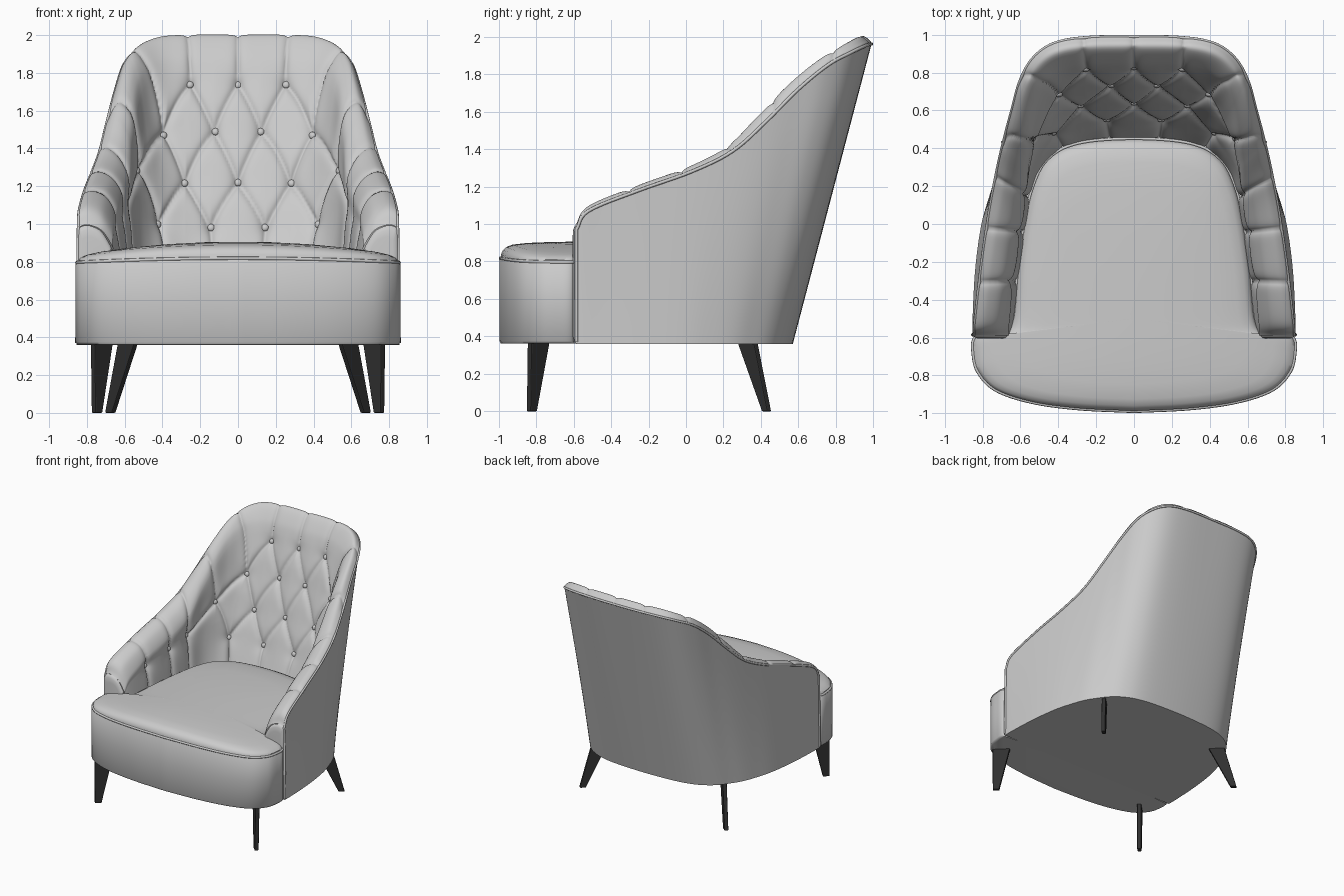
import bpy, bmesh, math
from mathutils import Vector as V, Matrix
from mathutils.kdtree import KDTree

if "Cube" in bpy.data.objects:
    bpy.data.objects.remove(bpy.data.objects["Cube"])


def cr(p, t):
    """Catmull-Rom point on an open list at parameter t."""
    n = len(p) - 1
    i = min(max(int(t), 0), n - 1)
    f = t - i
    b, c = p[i], p[i + 1]
    a = p[i - 1] if i else b * 2 - c
    d = p[i + 2] if i + 2 <= n else c * 2 - b
    return 0.5 * (2 * b + (c - a) * f + (2 * a - 5 * b + 4 * c - d) * f * f
                  + (3 * b - a - 3 * c + d) * f ** 3)


def flip(p):
    return V((-p.x, p.y, p.z))


def mirrored(p):
    return p + [flip(q) for q in reversed(p[:-1])]


def make(name, verts, faces, angle=None):
    me = bpy.data.meshes.new(name)
    me.from_pydata([tuple(v) for v in verts], [], faces)
    bm = bmesh.new()
    bm.from_mesh(me)
    bmesh.ops.recalc_face_normals(bm, faces=bm.faces)
    bm.to_mesh(me)
    bm.free()
    ob = bpy.data.objects.new(name, me)
    bpy.context.collection.objects.link(ob)
    if angle:
        bpy.ops.object.select_all(action='DESELECT')
        ob.select_set(True)
        bpy.context.view_layer.objects.active = ob
        bpy.ops.object.shade_smooth_by_angle(angle=math.radians(angle))
    return ob


def grid_faces(nu, nv, wrap=False):
    return [(i * nv + j, i * nv + j + 1, (i + 1) % nu * nv + j + 1, (i + 1) % nu * nv + j)
            for i in range(nu if wrap else nu - 1) for j in range(nv - 1)]


def piping(name, pts, cyclic=False, r=0.009):
    cu = bpy.data.curves.new(name, 'CURVE')
    cu.dimensions = '3D'
    cu.bevel_depth, cu.bevel_resolution = r, 2
    sp = cu.splines.new('POLY')
    sp.points.add(len(pts) - 1)
    for q, p in zip(sp.points, pts):
        q.co = (*p, 1)
    sp.use_cyclic_u = cyclic
    ob = bpy.data.objects.new(name, cu)
    bpy.context.collection.objects.link(ob)


# Guide curves from the right arm front to the back centre: rim, inner foot, outer foot
Z0 = 0.36
RIM = mirrored([V(p) for p in [
    (.845, -.585, .97), (.84, -.52, 1.07), (.81, -.25, 1.18), (.77, .03, 1.28),
    (.73, .25, 1.39), (.69, .43, 1.55), (.645, .6, 1.72), (.6, .76, 1.85),
    (.53, .88, 1.915), (.42, .955, 1.95), (.25, .985, 1.96), (0, .99, 1.96)]])
INNER = mirrored([V((x, y, .78)) for x, y in [
    (.66, -.585), (.64, -.5), (.61, -.25), (.575, 0), (.55, .16), (.52, .26),
    (.46, .34), (.39, .39), (.32, .42), (.24, .44), (.14, .45), (0, .45)]])
FOOT = mirrored([V((x, y, Z0)) for x, y in [
    (.853, -.585), (.853, -.5), (.84, -.25), (.81, -.02), (.77, .13), (.725, .25),
    (.67, .34), (.6, .43), (.52, .49), (.41, .535), (.25, .56), (0, .57)]])
N = len(RIM) - 1


def section(a):
    """Padding cross-section: over the rim and down the inside."""
    r, i = cr(RIM, a), cr(INNER, a)
    n = V((i.x - r.x, i.y - r.y, 0)).normalized()
    up = V((0, 0, 1))
    c = min(a, N - a)
    back = min(1, max(0, (c - 2) / 4))          # 0 on the arms, 1 on the back
    top = min(1, max(0, (c - 7) / 2))           # 1 along the top edge
    k = r + n * .17 - up * (.085 + .06 * back)
    return [r, r + n * .012 + up * .015, r + n * .055 + up * (.022 + .013 * top),
            r + n * .12 - up * (.008 + .035 * back),
            k, k.lerp(i, .25), k.lerp(i, .6), i]


def surf(a, b):
    return cr(section(a), b)


# Outer shell with underside
cols, rows = N * 6 + 1, 9
verts = []
for c in range(cols):
    lo, hi = cr(FOOT, c / 6), cr(RIM, c / 6)
    verts += [lo.lerp(hi, j / (rows - 1)) for j in range(rows)]
make("outer_shell", verts, grid_faces(cols, rows) + [[c * rows for c in range(cols)]], 40)
lift = V((0, 0, .01))
piping("shell_piping", [FOOT[0] + lift] + [cr(RIM, c / 6) for c in range(cols)] + [FOOT[-1] + lift])

# Tuft buttons, found on the surface by their front-view position (x, z)
cand = []
for ia in range(160, 441):
    s = section(ia / 40)
    cand += [(ia / 40, ib / 25, cr(s, ib / 25)) for ib in range(80, 176)]


def find(x, z):
    return min(cand, key=lambda c: (c[2].x - x) ** 2 + (c[2].z - z) ** 2)[:2]


spots = {k: find(*p) for k, p in dict(
    A0=(0, 1.75), A1=(.25, 1.75), C1=(.125, 1.49), C2=(.385, 1.49), D0=(0, 1.22),
    D1=(.275, 1.22), D2=(.505, 1.29), E1=(.145, .99), E2=(.405, 1.01)).items()}
spots.update(F0=(3.9, 5.3), F1=(2.8, 5.2), F2=(1.8, 5.1))
for k in ("A0", "D0"):
    spots[k] = (N / 2, spots[k][1])

# Creases between buttons, up to the rim and down to the seat
links = ["A0C1", "A1C1", "A1C2", "C1D0", "C1D1", "C2D1", "C2D2", "D0E1",
         "D1E1", "D1E2", "D2E2", "D2F0"]
creases = [(spots[l[:2]], spots[l[2:]]) for l in links]
for k, a in dict(A0=11, A1=9.95, C2=7, D2=5, F0=4, F1=2.8, F2=1.8).items():
    creases.append((spots[k], (a, 0)))
for k in ("E1", "E2", "F0", "F1", "F2"):
    creases.append((spots[k], (spots[k][0], 7)))
samples = []
for (a0, b0), (a1, b1) in creases:
    for t in range(81):
        p = surf(a0 + (a1 - a0) * t / 80, b0 + (b1 - b0) * t / 80)
        samples += [p, flip(p)]
knots = []
for a, b in spots.values():
    p = surf(a, b)
    knots += [p] if abs(p.x) < .01 else [p, flip(p)]


def tree(pts):
    t = KDTree(len(pts))
    for i, p in enumerate(pts):
        t.insert(p, i)
    t.balance()
    return t


crease_tree, knot_tree = tree(samples), tree(knots)

# Tufted padding, pressed in along creases and buttons
bs = [i / 6 for i in range(24)] + [4 + i / 22 for i in range(67)]
nu, nv = N * 20 + 1, len(bs)
verts = []
for c in range(nu):
    s = section(c / 20)
    verts += [cr(s, b) for b in bs]
pad = make("tufted_padding", verts, grid_faces(nu, nv))
me = pad.data
mid = (nu // 2) * nv + nv - 30
sign = 1 if me.vertices[mid].normal.y < 0 else -1
normals = [v.normal.copy() * sign for v in me.vertices]
for v, n in zip(me.vertices, normals):
    b = bs[v.index % nv]
    d, e = crease_tree.find(v.co)[2], knot_tree.find(v.co)[2]
    press = .008 - .024 * math.exp(-d / .016) - .03 * math.exp(-e / .045)
    v.co += n * press * min(1, b / .7) * (.35 + .65 * min(1, b / 4))
if sign < 0:
    me.flip_normals()
me.polygons.foreach_set("use_smooth", [True] * len(me.polygons))

# Buttons
bm = bmesh.new()
for p in knots:
    i = min(range(0, len(normals)), key=lambda q: (verts[q] - p).length_squared)
    rot = normals[i].to_track_quat('Z', 'Y').to_matrix().to_4x4()
    m = Matrix.Translation(me.vertices[i].co + normals[i] * .01) @ rot @ Matrix.Diagonal((1, 1, .65, 1))
    bmesh.ops.create_uvsphere(bm, u_segments=14, v_segments=8, radius=.02, matrix=m)
bme = bpy.data.meshes.new("tuft_buttons")
bm.to_mesh(bme)
bm.free()
bme.polygons.foreach_set("use_smooth", [True] * len(bme.polygons))
bpy.context.collection.objects.link(bpy.data.objects.new("tuft_buttons", bme))

# Rounded arm fronts
for side, a in (("right", 0), ("left", N)):
    s = section(a)
    ring = [cr(s, i / 6) for i in range(43)]
    ring += [V((ring[-1].x, ring[-1].y, Z0)), cr(FOOT, a)]
    cen = V((ring[0].x * .89, -.585, .75))
    k = len(ring)
    verts = []
    for q in range(k):
        for f, dy in ((1, 0), (.97, -.01), (.9, -.017), (.75, -.02)):
            verts.append(cen + (ring[q] - cen) * f + V((0, dy, 0)))
    make(side + "_arm_front", verts, grid_faces(k, 4, True) + [[q * 4 + 3 for q in range(k)]], 50)

# Seat: T-shaped front rail and crowned cushion
half = [V((x, y, 0)) for x, y in [
    (0, -.995), (.3, -.98), (.55, -.945), (.74, -.88), (.835, -.78), (.86, -.67),
    (.856, -.615), (.83, -.6), (.76, -.593), (.69, -.578), (.645, -.5), (.62, -.25), (.585, 0),
    (.54, .2), (.46, .35), (.3, .435), (0, .46)]]
loop = mirrored(half)
outline = [cr(loop, i / 8) for i in range((len(loop) - 1) * 8)]
cen = V((0, -.5, 0))


def edge_z(x):
    return .8 + .022 * (1 - (x / .86) ** 2)


profile = [(.985, None, Z0 + .002), (1, None, Z0 + .015), (1, None, .6), (1, 0, -.012), (.985, 0, 0),
           (.985, .015, 0), (.965, .038, 0), (.93, .055, 0), (.86, .068, 0), (.7, .077, 0),
           (.45, .082, 0), (.2, .084, 0), (.02, .084, 0)]
verts = []
for p in outline:
    for f, rise, z in profile:
        q = cen + (p - cen) * f
        q.z = z if rise is None else z + edge_z(q.x) + rise * (1 - .45 * (q.x / .86) ** 2)
        verts.append(q)
k, m = len(outline), len(profile)
make("seat", verts, grid_faces(k, m, True) + [[i * m for i in range(k)], [i * m + m - 1 for i in range(k)]], 50)
piping("seat_piping", [cen + (p - cen) * .99 + V((0, 0, edge_z(p.x) - .004)) for p in outline], True)

# Splayed flat legs set on the diagonals
dark = bpy.data.materials.new("dark_wood")
dark.diffuse_color = (.03, .03, .03, 1)
dark.use_nodes = True
dark.node_tree.nodes["Principled BSDF"].inputs["Base Color"].default_value = dark.diffuse_color
legs = {"front_leg": [(.67, -.735), (.77, -.835), (.728, -.805), (.765, -.84)],
        "rear_leg": [(.535, .28), (.625, .37), (.658, .415), (.695, .445)]}
for name, (t0, t1, b0, b1) in legs.items():
    for side, sx in (("right", 1), ("left", -1)):
        d = V((t1[0] - t0[0], t1[1] - t0[1], 0)).normalized()
        off = V((-d.y, d.x, 0)) * .016
        verts = []
        for (x, y), z in ((t0, .38), (t1, .38), (b1, 0), (b0, 0)):
            for o in (off, -off):
                q = V((x, y, z)) + o
                verts.append((q.x * sx, q.y, q.z))
        faces = [(0, 2, 4, 6), (1, 7, 5, 3)] + [(2 * i, 2 * i + 1, (2 * i + 3) % 8, (2 * i + 2) % 8) for i in range(4)]
        leg = make(side + "_" + name, verts, faces)
        leg.data.materials.append(dark)
        bev = leg.modifiers.new("bevel", 'BEVEL')
        bev.width, bev.segments = .006, 2
